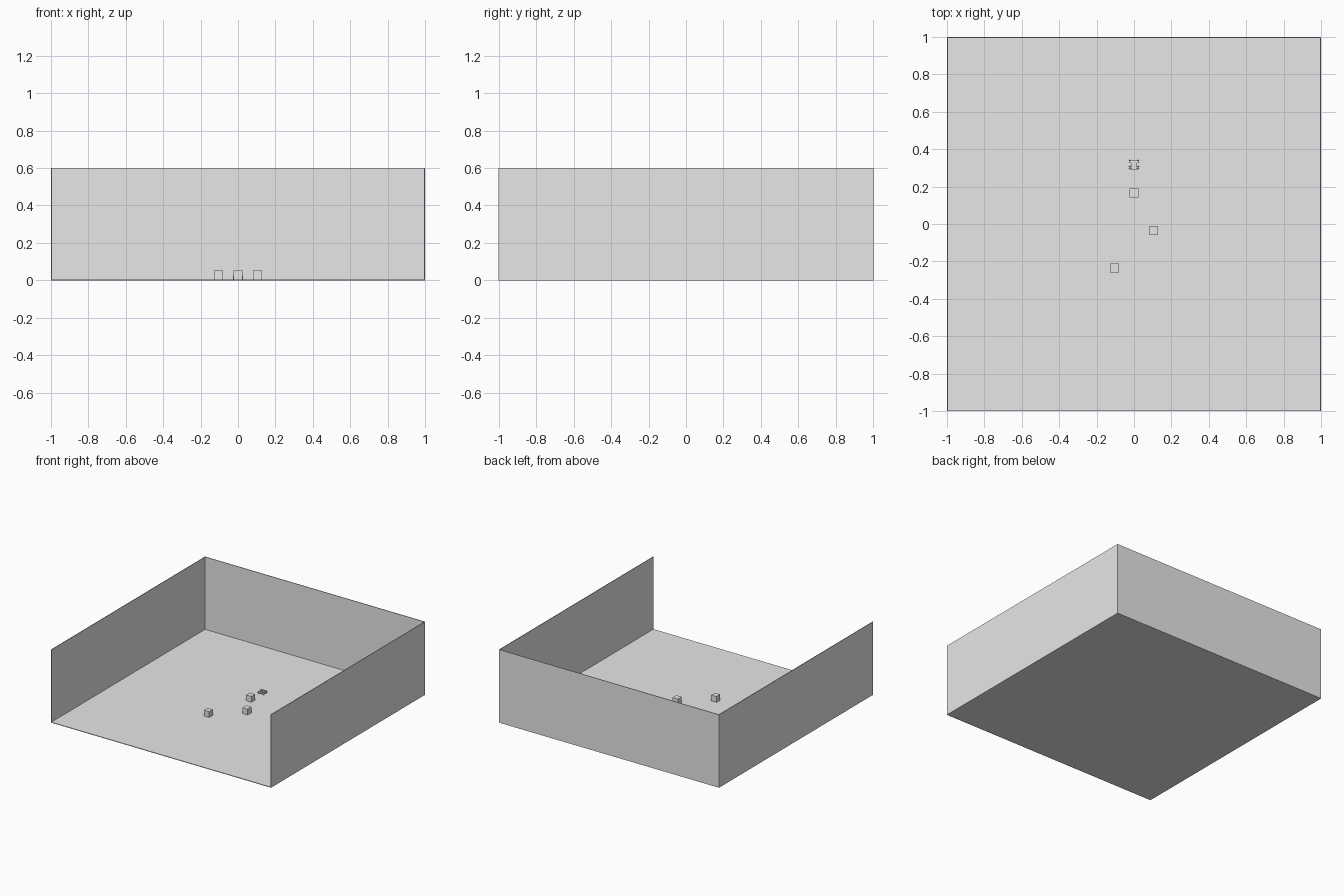
import bpy
import math

cube = bpy.data.objects.get("Cube")
if cube:
    bpy.data.objects.remove(cube, do_unlink=True)

# One plain grey for everything
grey = bpy.data.materials.new("light_grey")
grey.use_nodes = True
colour = (0.8, 0.8, 0.8, 1)
grey.diffuse_color = colour
grey.node_tree.nodes["Principled BSDF"].inputs["Base Color"].default_value = colour


def box(name, size, centre):
    bpy.ops.mesh.primitive_cube_add(size=1, location=centre)
    obj = bpy.context.object
    obj.name = name
    obj.scale = size
    bpy.ops.object.transform_apply(location=False, rotation=False, scale=True)
    obj.data.materials.append(grey)
    return obj


def wheel(name, centre, radius, width):
    bpy.ops.mesh.primitive_cylinder_add(
        vertices=16, radius=radius, depth=width,
        location=centre, rotation=(0, math.pi / 2, 0))
    obj = bpy.context.object
    obj.name = name
    obj.data.materials.append(grey)
    bpy.ops.object.shade_smooth_by_angle()


# Room: floor with three thin walls, open at the front
T = 0.005
H = 0.6
box("floor", (2, 2, T), (0, 0, T / 2))
for side, s in (("left", 1), ("right", -1)):
    box(side + "_wall", (T, 2, H), (s * (1 - T / 2), 0, H / 2))
box("back_wall", (2 - 2 * T, T, H), (0, 1 - T / 2, H / 2))

# Three small crates on the floor
C = 0.048
for name, x, y in (("back_crate", 0, 0.165),
                   ("left_crate", 0.105, -0.035),
                   ("right_crate", -0.105, -0.235)):
    box(name, (C, C, C), (x, y, T + C / 2))

# Small wheeled cart behind the crates
Y = 0.315
box("cart_body", (0.03, 0.05, 0.008), (0, Y, T + 0.012))
box("cart_back_bar", (0.052, 0.012, 0.006), (0, Y + 0.018, T + 0.018))
box("cart_top", (0.016, 0.018, 0.006), (0, Y - 0.008, T + 0.018))
for end, dy in (("front", -0.014), ("back", 0.018)):
    box(end + "_axle", (0.05, 0.004, 0.004), (0, Y + dy, T + 0.008))
    for side, s in (("left", 1), ("right", -1)):
        wheel(f"{end}_{side}_wheel", (s * 0.022, Y + dy, T + 0.008), 0.008, 0.008)
